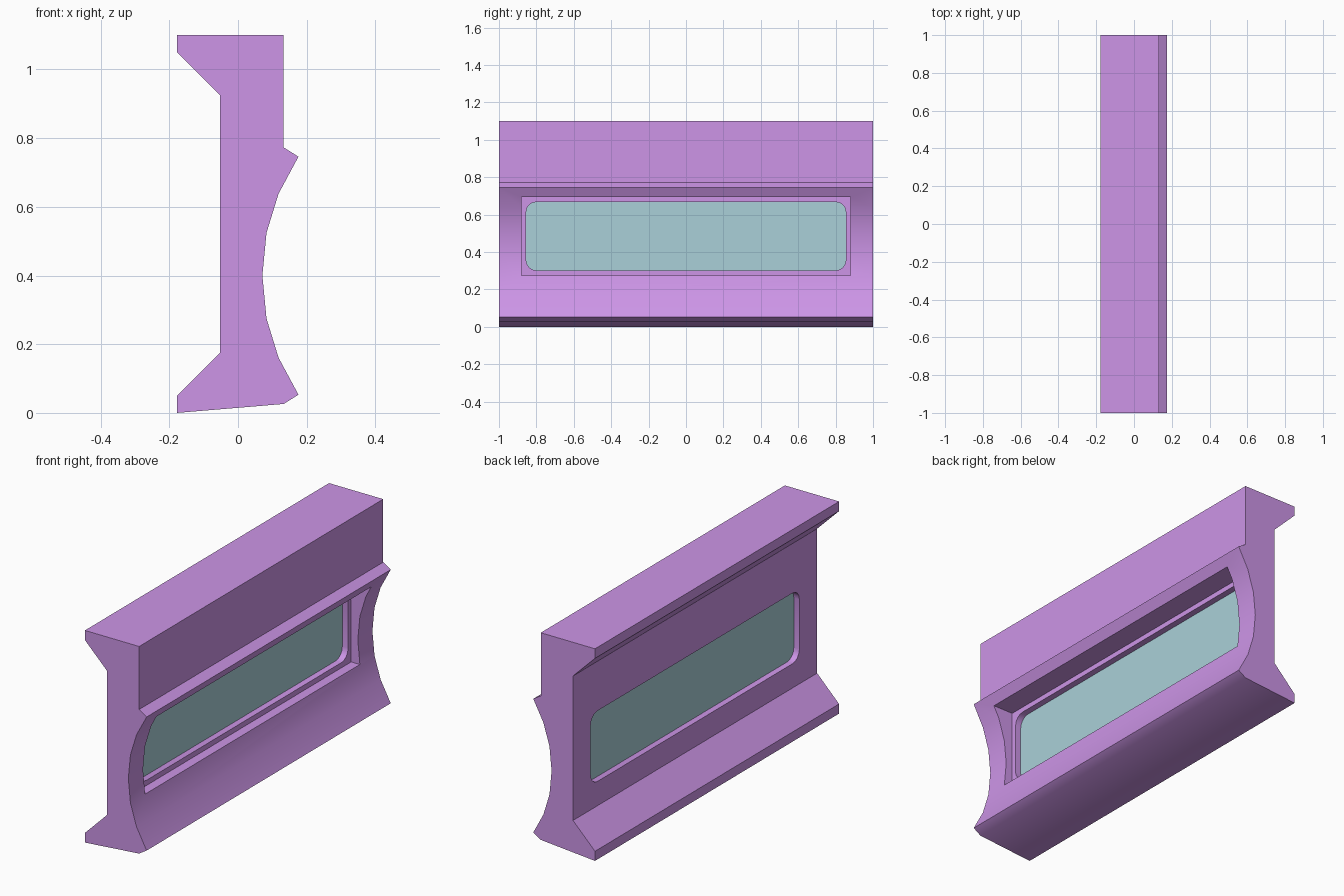
import bpy, bmesh
from math import sin, cos, pi

if "Cube" in bpy.data.objects:
    bpy.data.objects.remove(bpy.data.objects["Cube"])


def material(name, rgb):
    m = bpy.data.materials.new(name)
    m.diffuse_color = (*rgb, 1)
    m.use_nodes = True
    m.node_tree.nodes["Principled BSDF"].inputs["Base Color"].default_value = m.diffuse_color
    return m


def prism(name, points, start, direction):
    """Extrude a closed outline of 3D points along a direction."""
    bm = bmesh.new()
    face = bm.faces.new([bm.verts.new(p) for p in points])
    ext = bmesh.ops.extrude_face_region(bm, geom=[face])
    moved = [g for g in ext["geom"] if isinstance(g, bmesh.types.BMVert)]
    bmesh.ops.translate(bm, verts=moved, vec=direction)
    bmesh.ops.translate(bm, verts=bm.verts, vec=start)
    bmesh.ops.recalc_face_normals(bm, faces=bm.faces)
    mesh = bpy.data.meshes.new(name)
    bm.to_mesh(mesh)
    bm.free()
    obj = bpy.data.objects.new(name, mesh)
    bpy.context.collection.objects.link(obj)
    return obj


def window_prism(name, half_y, z0, z1, x0, x1, radius=0, steps=4):
    """Rectangle in the yz plane, optionally with rounded corners, extruded along x."""
    pts = []
    corners = [(1, z1, 1), (-1, z1, 1), (-1, z0, -1), (1, z0, -1)]
    for i, (sy, z, sz) in enumerate(corners):
        for k in range(steps + 1 if radius else 1):
            a = i * pi / 2 + k * pi / 2 / steps
            dy, dz = (cos(a), sin(a)) if radius else (sy, sz)
            pts.append((0, sy * (half_y - radius) + radius * dy,
                        z - sz * radius + radius * dz))
    return prism(name, pts, (x0, 0, 0), (x1 - x0, 0, 0))


purple = material("purple_paint", (0.61, 0.30, 0.80))
teal = material("teal_glass", (0.40, 0.63, 0.69))

# Wall body: flanged back, concave scoop on the outside
profile = [(-0.178, 0), (-0.178, 0.05), (-0.052, 0.176), (-0.052, 0.925),
           (-0.178, 1.05), (-0.178, 1.1), (0.133, 1.1), (0.133, 0.773),
           (0.176, 0.746), (0.118, 0.638), (0.083, 0.524), (0.071, 0.4),
           (0.083, 0.275), (0.118, 0.161), (0.176, 0.053), (0.133, 0.026)]
wall = prism("wall_panel", [(x, 0, z) for x, z in profile], (0, -1, 0), (0, 2, 0))
wall.data.materials.append(purple)

# Window recess and rounded opening
cutters = [window_prism("recess_cutter", 0.88, 0.275, 0.695, 0.033, 0.4),
           window_prism("opening_cutter", 0.855, 0.302, 0.668, -0.3, 0.3, 0.055)]
bpy.context.view_layer.objects.active = wall
for cutter in cutters:
    cutter.hide_render = True
    mod = wall.modifiers.new("cut", "BOOLEAN")
    mod.operation = "DIFFERENCE"
    mod.solver = "EXACT"
    mod.object = cutter
    bpy.ops.object.modifier_apply(modifier=mod.name)
for cutter in cutters:
    bpy.data.objects.remove(cutter)

# Window glass set midway in the opening
glass = window_prism("window_glass", 0.855, 0.302, 0.668, -0.02, 0.0, 0.055)
glass.data.materials.append(teal)

# Smooth scoop, crisp edges
for obj in (wall, glass):
    bpy.ops.object.select_all(action="DESELECT")
    obj.select_set(True)
    bpy.context.view_layer.objects.active = obj
    bpy.ops.object.shade_smooth_by_angle(angle=pi / 6)
